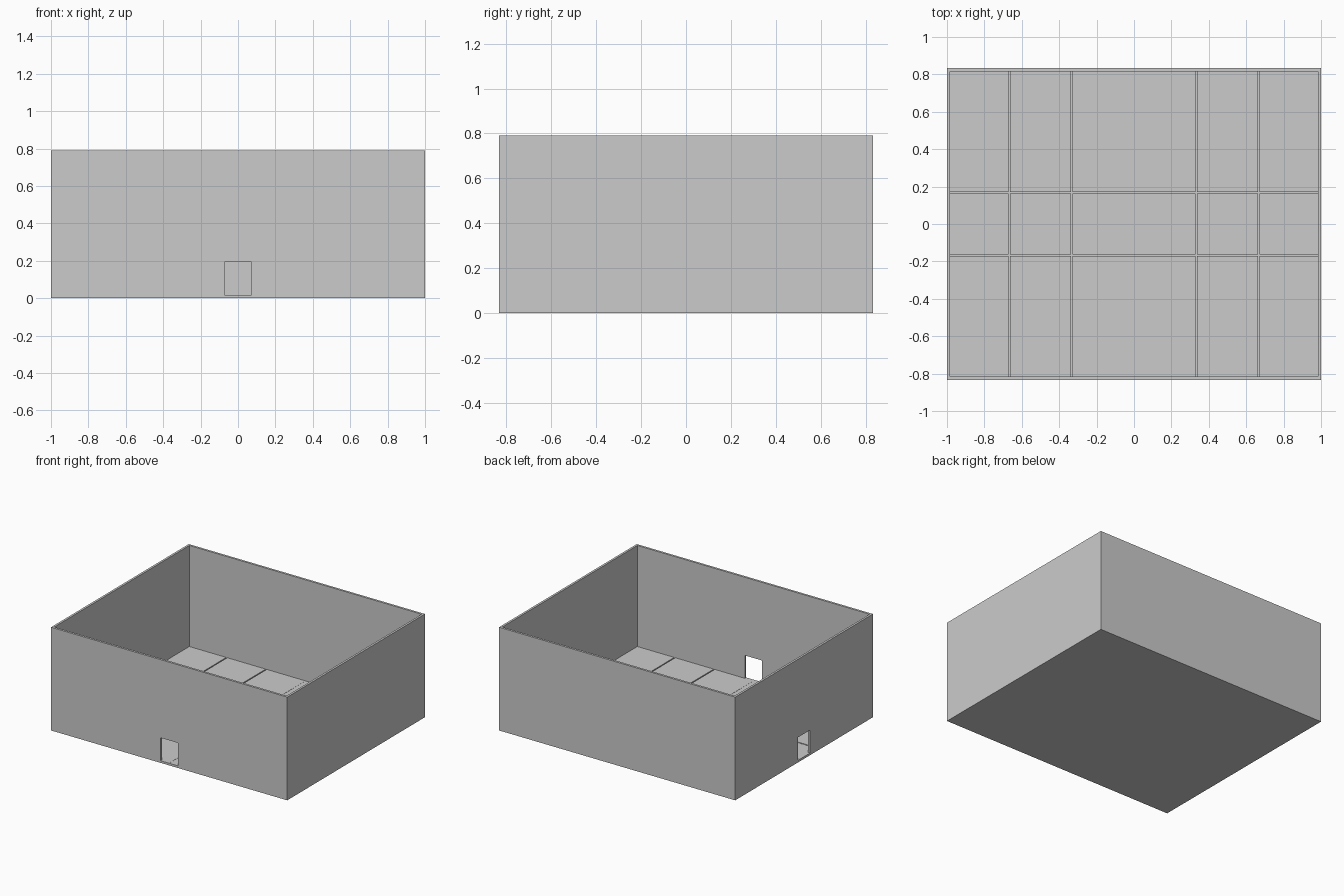
import bpy

if "Cube" in bpy.data.objects:
    bpy.data.objects.remove(bpy.data.objects["Cube"])

# Overall dimensions
W, D, H = 1.0, 0.833, 0.79      # half width, half depth, height
T = 0.0167                      # wall thickness
SLAB, FLOOR = 0.0083, 0.0167    # slab top, tile top
DOOR_HALF, DOOR_TOP = 0.0735, 0.192

grey = bpy.data.materials.new("light grey")
grey.diffuse_color = (0.6, 0.6, 0.6, 1)
grey.use_nodes = True
grey.node_tree.nodes["Principled BSDF"].inputs["Base Color"].default_value = grey.diffuse_color


def box(name, x, y, z):
    """Box from (min, max) ranges on each axis."""
    verts = [(a, b, c) for a in x for b in y for c in z]
    faces = [(0, 1, 3, 2), (4, 6, 7, 5), (0, 4, 5, 1),
             (2, 3, 7, 6), (0, 2, 6, 4), (1, 5, 7, 3)]
    mesh = bpy.data.meshes.new(name)
    mesh.from_pydata(verts, [], faces)
    mesh.materials.append(grey)
    ob = bpy.data.objects.new(name, mesh)
    bpy.context.collection.objects.link(ob)
    return ob


def cut(target, cutter):
    mod = target.modifiers.new("opening", 'BOOLEAN')
    mod.operation = 'DIFFERENCE'
    mod.solver = 'EXACT'
    mod.object = cutter
    cutter.hide_render = True
    cutter.hide_set(True)


# Base slab
box("base_slab", (-W, W), (-D, D), (0, SLAB))

# Four outer walls as one hollow shell
walls = box("walls", (-W, W), (-D, D), (SLAB, H))
cut(walls, box("room_cutter", (-W + T, W - T), (-D + T, D - T), (-0.1, H + 0.1)))

# Doorways in the front and left walls
cut(walls, box("front_door_cutter", (-DOOR_HALF, DOOR_HALF),
               (-D - 0.05, -D + 0.05), (FLOOR, DOOR_TOP)))
cut(walls, box("left_door_cutter", (-W - 0.05, -W + 0.05),
               (-DOOR_HALF, DOOR_HALF), (FLOOR, DOOR_TOP)))


# Floor tiles: wide seams around the central strips, hairline seams elsewhere
def spans(half, seams):
    """Tile ranges between the walls, leaving half a gap at each seam."""
    edges = [(-half, 0)] + seams + [(half, 0)]
    return [(a + ga, b - gb) for (a, ga), (b, gb) in zip(edges, edges[1:])]


WIDE, FINE = 0.0042, 0.0006
cols = spans(W - T, [(-0.667, WIDE), (-0.333, WIDE), (0, FINE),
                     (0.333, WIDE), (0.667, WIDE)])
rows = spans(D - T, [(-0.5, FINE), (-0.167, WIDE), (0.167, WIDE), (0.5, FINE)])
for i, x in enumerate(cols):
    for j, y in enumerate(rows):
        box(f"floor_tile_{i}_{j}", x, y, (SLAB, FLOOR))
